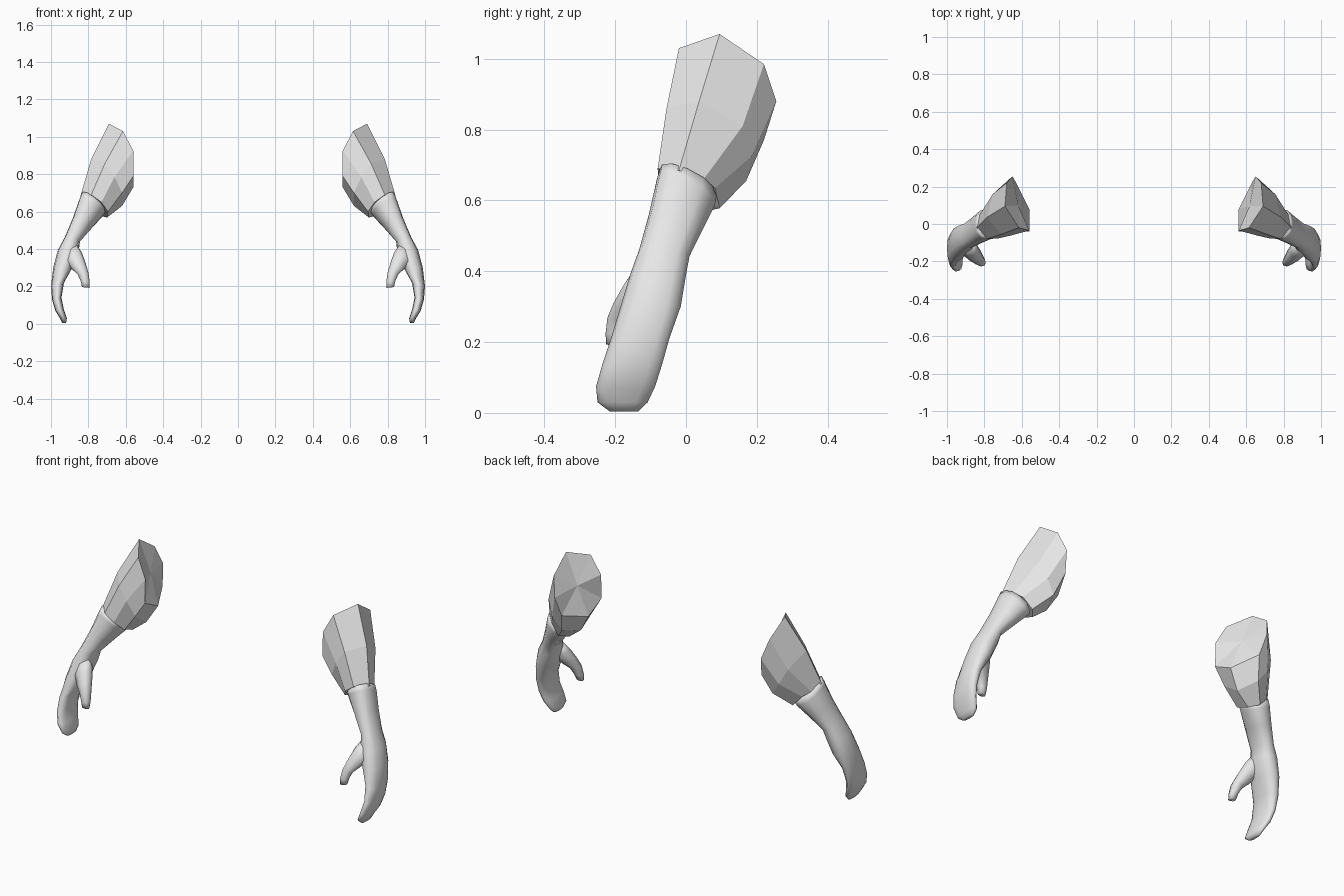
import bpy, bmesh, math
from mathutils import Vector

if "Cube" in bpy.data.objects:
    bpy.data.objects.remove(bpy.data.objects["Cube"])

grey = bpy.data.materials.new("plain_grey")
grey.diffuse_color = (0.8, 0.8, 0.8, 1)
grey.use_nodes = True
grey.node_tree.nodes["Principled BSDF"].inputs["Base Color"].default_value = grey.diffuse_color


def loft(name, rings, smooth, cap_start=True):
    """Skin a list of equal-length rings; both ends close with a fan."""
    bm = bmesh.new()
    loops = [[bm.verts.new(p) for p in ring] for ring in rings]
    n = len(loops[0])
    for lo, hi in zip(loops, loops[1:]):
        for i in range(n):
            j = (i + 1) % n
            bm.faces.new((lo[i], lo[j], hi[j], hi[i]))
    ends = [loops[0], loops[-1]] if cap_start else [loops[-1]]
    for loop in ends:
        centre = bm.verts.new(sum((v.co for v in loop), Vector()) / n)
        for i in range(n):
            bm.faces.new((loop[i], loop[(i + 1) % n], centre))
    bmesh.ops.recalc_face_normals(bm, faces=bm.faces)
    mesh = bpy.data.meshes.new(name)
    bm.to_mesh(mesh)
    bm.free()
    mesh.materials.append(grey)
    for p in mesh.polygons:
        p.use_smooth = smooth
    ob = bpy.data.objects.new(name, mesh)
    bpy.context.collection.objects.link(ob)
    # the other arm is the mirror image
    mirror = ob.modifiers.new("Mirror", "MIRROR")
    mirror.use_mirror_merge = False
    return ob


def oval(xi, zi, xo, zo, yf, yb, tilt=0.0, n=12):
    """Rounded ring between an inner and outer point, front and back y."""
    ring = []
    for k in range(n):
        a = 2 * math.pi * k / n
        c, s = math.cos(a), math.sin(a)
        c = math.copysign(abs(c) ** 0.85, c)
        s = math.copysign(abs(s) ** 0.85, s)
        ring.append(((xi + xo) / 2 + c * (xo - xi) / 2,
                     (yf + yb) / 2 + s * (yb - yf) / 2,
                     (zi + zo) / 2 + c * (zo - zi) / 2 - s * tilt))
    return ring


# Faceted sleeve: elbow end, middle, cuff (eight corners each)
elbow = [(.69, .095, 1.07), (.68, .22, .985), (.65, .255, .88), (.63, .22, .77),
         (.56, .08, .73), (.56, -.04, .79), (.56, -.035, .925), (.615, -.02, 1.03)]
middle = [(.785, .037, .88), (.755, .16, .81), (.715, .185, .725), (.665, .17, .655),
          (.62, .06, .63), (.62, -.04, .70), (.66, -.062, .785), (.71, -.055, .86)]
cuff = [(.842, -.02, .685), (.825, .05, .66), (.79, .082, .635), (.74, .095, .578),
        (.70, .05, .568), (.695, -.03, .60), (.73, -.078, .65), (.785, -.08, .69)]
loft("sleeve", [cuff, middle, elbow], smooth=False)

# Forearm running into a mitten-like hand
loft("forearm_and_hand", [
    oval(.705, .605, .838, .69, -.076, .085, .035),
    oval(.72, .585, .85, .66, -.083, .082, .035),
    oval(.78, .515, .883, .565, -.105, .048, .02),
    oval(.845, .44, .925, .465, -.132, .01, .01),
    oval(.852, .385, .963, .395, -.158, 0, 0),
    oval(.885, .30, .988, .30, -.185, -.015),
    oval(.93, .22, 1.0, .20, -.212, -.047),
    oval(.944, .14, .994, .13, -.237, -.068),
    oval(.932, .08, .977, .07, -.254, -.087),
    oval(.915, .03, .952, .03, -.25, -.108),
    oval(.919, .004, .94, .004, -.215, -.135),
], smooth=True)

# Thumb, rooted inside the palm
loft("thumb", [
    oval(.86, .42, .93, .38, -.15, -.08, n=8),
    oval(.834, .38, .925, .335, -.178, -.09, n=8),
    oval(.815, .325, .89, .295, -.205, -.125, n=8),
    oval(.80, .275, .856, .262, -.222, -.16, n=8),
    oval(.793, .225, .84, .225, -.227, -.18, n=8),
    oval(.793, .192, .834, .196, -.226, -.193, n=8),
], smooth=True)
